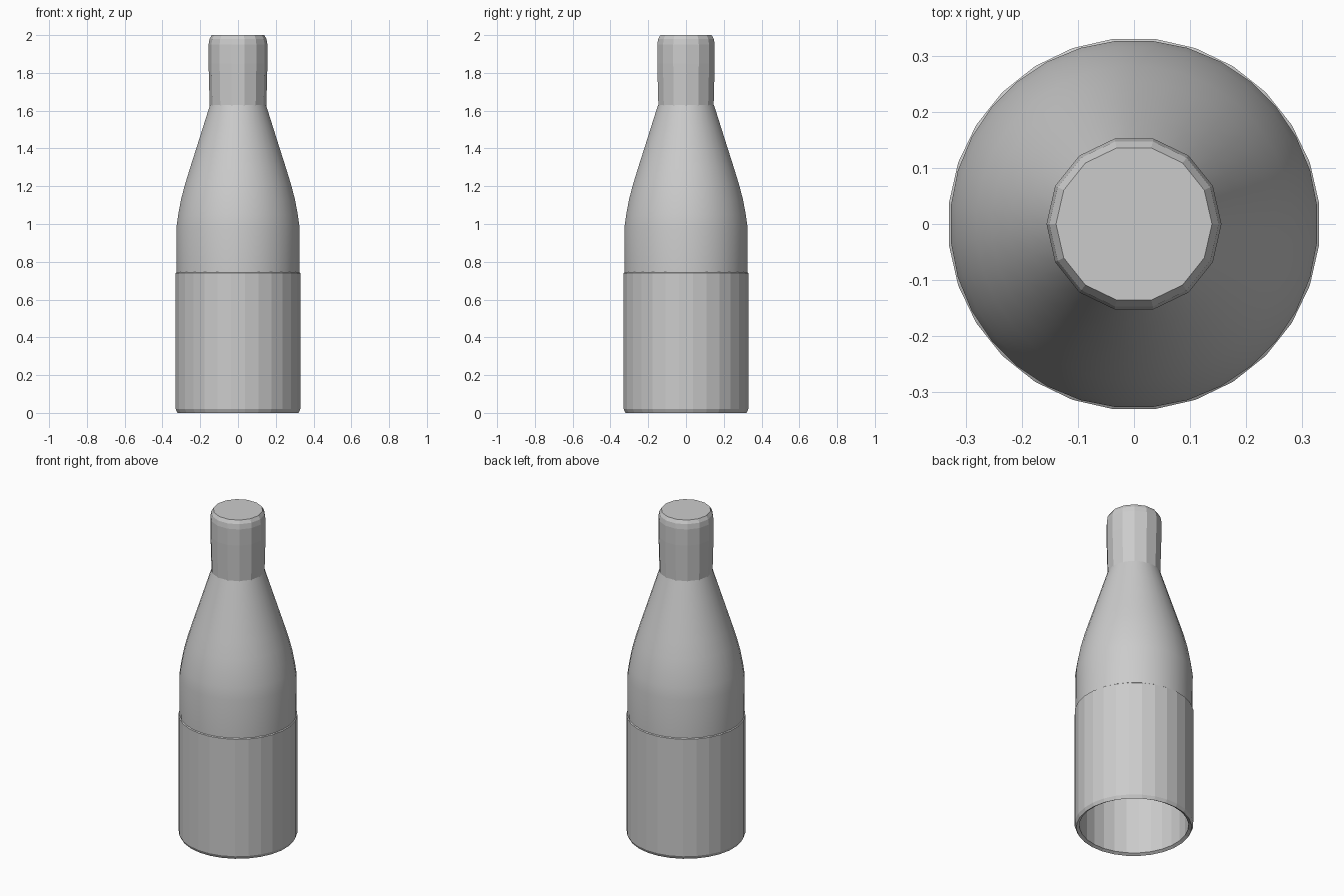
import bpy
import bmesh
from math import cos, sin, pi

cube = bpy.data.objects.get("Cube")
if cube:
    bpy.data.objects.remove(cube, do_unlink=True)

grey = bpy.data.materials.new("plain grey")
grey.use_nodes = True
colour = (0.6, 0.6, 0.6, 1)
grey.diffuse_color = colour
grey.node_tree.nodes["Principled BSDF"].inputs["Base Color"].default_value = colour


def lathe(name, profile, sides, cap_top=False, cap_bottom=False, closed=False):
    """Turn a (radius, height) profile, listed upwards on the outside, about z."""
    bm = bmesh.new()
    rings = []
    for r, z in profile:
        angles = [2 * pi * (i + 0.5) / sides + pi / 2 for i in range(sides)]
        rings.append([bm.verts.new((r * cos(a), r * sin(a), z)) for a in angles])
    pairs = list(zip(rings, rings[1:]))
    if closed:
        pairs.append((rings[-1], rings[0]))
    for low, high in pairs:
        for i in range(sides):
            j = (i + 1) % sides
            bm.faces.new((low[i], low[j], high[j], high[i]))
    if cap_top:
        bm.faces.new(rings[-1])
    if cap_bottom:
        bm.faces.new(rings[0][::-1])
    mesh = bpy.data.meshes.new(name)
    bm.to_mesh(mesh)
    bm.free()
    mesh.materials.append(grey)
    obj = bpy.data.objects.new(name, mesh)
    bpy.context.collection.objects.link(obj)
    return obj


# Open-bottomed sleeve with a thick wall and a softened lower rim
lathe("lower_sleeve", [(0.305, 0.01), (0.322, 0.0), (0.332, 0.02), (0.332, 0.74),
                       (0.325, 0.745), (0.305, 0.74)], 28, closed=True)

# Shoulder of the bottle, tapering into the neck
lathe("bottle_shoulder", [(0.326, 0.735), (0.328, 0.98), (0.318, 1.05), (0.303, 1.13),
                          (0.282, 1.21), (0.254, 1.3), (0.222, 1.4), (0.187, 1.51),
                          (0.149, 1.63)], 32)

# Neck cap with a chamfered top
lathe("neck_cap", [(0.15, 1.625), (0.156, 1.85), (0.156, 1.95), (0.151, 1.98),
                   (0.139, 2.0)], 14, cap_top=True)

# Soften the facets of the rounded parts, keeping the rims crisp
for part in ("lower_sleeve", "bottle_shoulder", "neck_cap"):
    obj = bpy.data.objects[part]
    bpy.ops.object.select_all(action="DESELECT")
    obj.select_set(True)
    bpy.context.view_layer.objects.active = obj
    if part == "bottle_shoulder":
        bpy.ops.object.shade_smooth_by_angle(angle=pi / 6)
